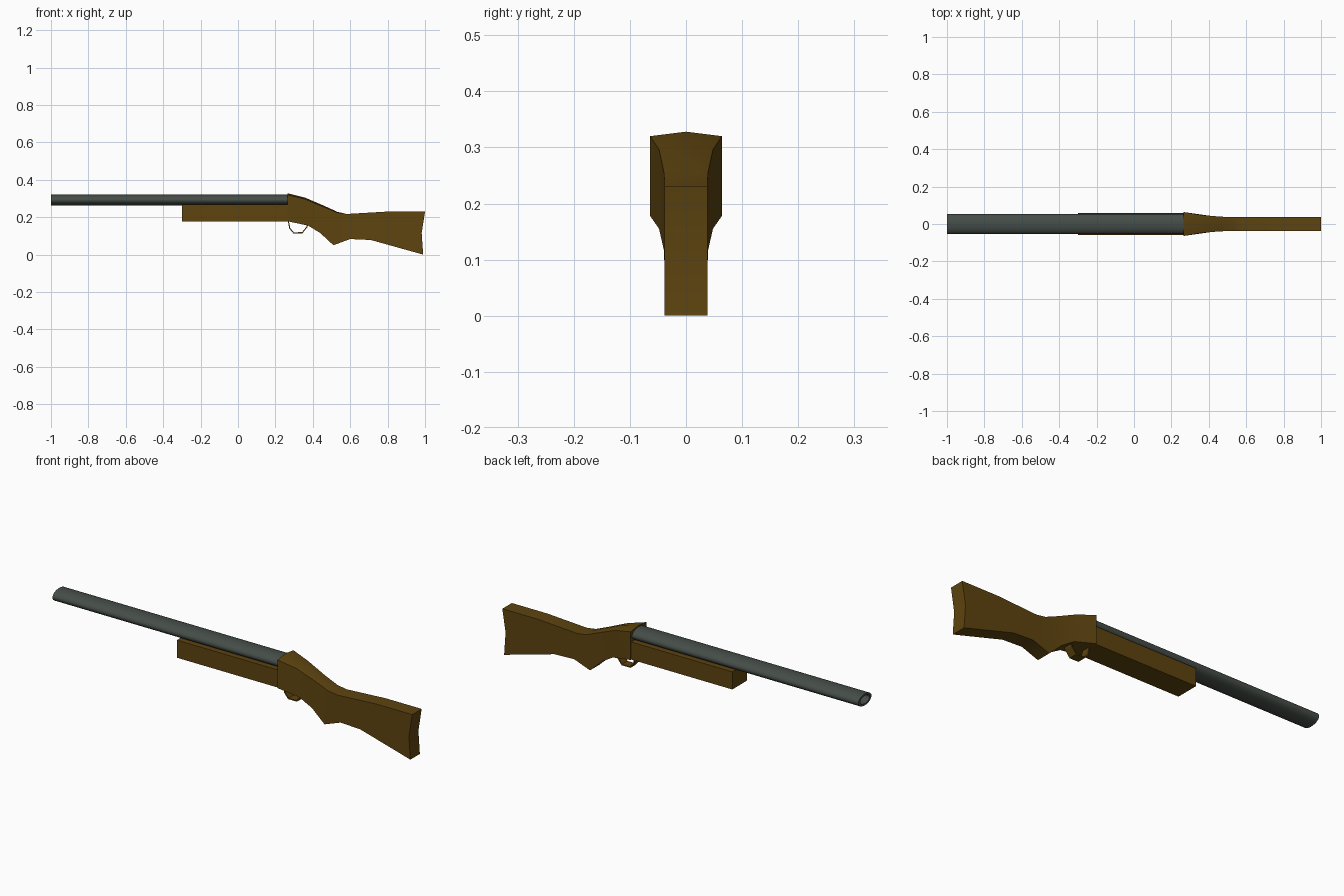
import bpy, math

if "Cube" in bpy.data.objects:
    bpy.data.objects.remove(bpy.data.objects["Cube"])


def material(name, rgb):
    m = bpy.data.materials.new(name)
    m.diffuse_color = (*rgb, 1)
    m.use_nodes = True
    m.node_tree.nodes["Principled BSDF"].inputs["Base Color"].default_value = m.diffuse_color
    return m


WOOD = material("brown wood", (0.112, 0.058, 0.005))
STEEL = material("grey steel", (0.060, 0.075, 0.064))


def make(name, verts, faces, mat, smooth=None):
    me = bpy.data.meshes.new(name)
    me.from_pydata(verts, [], faces)
    me.materials.append(mat)
    ob = bpy.data.objects.new(name, me)
    bpy.context.collection.objects.link(ob)
    bpy.ops.object.select_all(action='DESELECT')
    ob.select_set(True)
    bpy.context.view_layer.objects.active = ob
    bpy.ops.object.mode_set(mode='EDIT')
    bpy.ops.mesh.select_all(action='SELECT')
    bpy.ops.mesh.normals_make_consistent(inside=False)
    bpy.ops.object.mode_set(mode='OBJECT')
    if smooth:
        bpy.ops.object.shade_smooth_by_angle(angle=math.radians(smooth))
    return ob


def loft(rings, n):
    """Quads joining consecutive rings of n vertices."""
    return [(r * n + i, r * n + (i + 1) % n, (r + 1) * n + (i + 1) % n, (r + 1) * n + i)
            for r in range(rings - 1) for i in range(n)]


# Barrel: flattened oval tube with a bore closed inside
N = 32
verts = []
for x, k in [(0.275, 1), (-1.0, 1), (-1.0, 0.7), (-0.88, 0.7)]:
    for i in range(N):
        a = 2 * math.pi * i / N
        verts.append((x, 0.053 * k * math.cos(a), 0.292 + 0.029 * k * math.sin(a)))
make("barrel", verts, loft(4, N) + [tuple(range(N)), tuple(range(3 * N, 4 * N))], STEEL, 40)

# Fore-end: plain wooden block under the barrel
verts = [(x, y, z) for x in (-0.30, 0.268)
         for y, z in ((-0.059, 0.178), (0.059, 0.178), (0.059, 0.267), (-0.059, 0.267))]
make("fore_end", verts, loft(2, 4) + [(0, 1, 2, 3), (4, 5, 6, 7)], WOOD)

# Stock: stations of top x, top z, bottom x, bottom z, half width, crown height
stations = [
    (0.265, 0.328, 0.265, 0.178, 0.064, 0.008),
    (0.36, 0.304, 0.375, 0.155, 0.048, 0.008),
    (0.46, 0.261, 0.44, 0.115, 0.039, 0.007),
    (0.53, 0.229, 0.51, 0.050, 0.038, 0.004),
    (0.58, 0.217, 0.60, 0.083, 0.038, 0.0),
    (0.80, 0.230, 0.71, 0.078, 0.038, 0.0),
    (1.00, 0.230, 0.99, 0.000, 0.038, 0.0),
]
verts = []
for k, (xt, zt, xb, zb, w, c) in enumerate(stations):
    xm, zm = (xt + xb) / 2, (zt + zb) / 2
    if k == len(stations) - 1:
        xm = 0.982  # hollowed butt
    verts += [(xb, -w, zb), (xb, w, zb), (xm, w, zm), (xt, w, zt - c),
              (xt, 0, zt), (xt, -w, zt - c), (xm, -w, zm)]
e = 7 * (len(stations) - 1)
caps = [(b, b + 1, b + 2, b + 6) for b in (0, e)] + \
       [(b + 6, b + 2, b + 3, b + 4, b + 5) for b in (0, e)]
make("stock", verts, loft(len(stations), 7) + caps, WOOD, 25)

# Trigger guard: thin bent strap below the stock
outer = [(0.266, 0.182), (0.274, 0.140), (0.295, 0.114), (0.345, 0.114), (0.372, 0.148), (0.376, 0.165)]
cx, cz = 0.322, 0.165
verts = []
for x, z in outer:
    d = math.hypot(cx - x, cz - z)
    xi, zi = x + (cx - x) / d * 0.006, z + (cz - z) / d * 0.006
    verts += [(x, -0.022, z), (x, 0.022, z), (xi, 0.022, zi), (xi, -0.022, zi)]
q = 4 * (len(outer) - 1)
make("trigger_guard", verts,
     loft(len(outer), 4) + [(0, 1, 2, 3), (q, q + 1, q + 2, q + 3)], WOOD)
